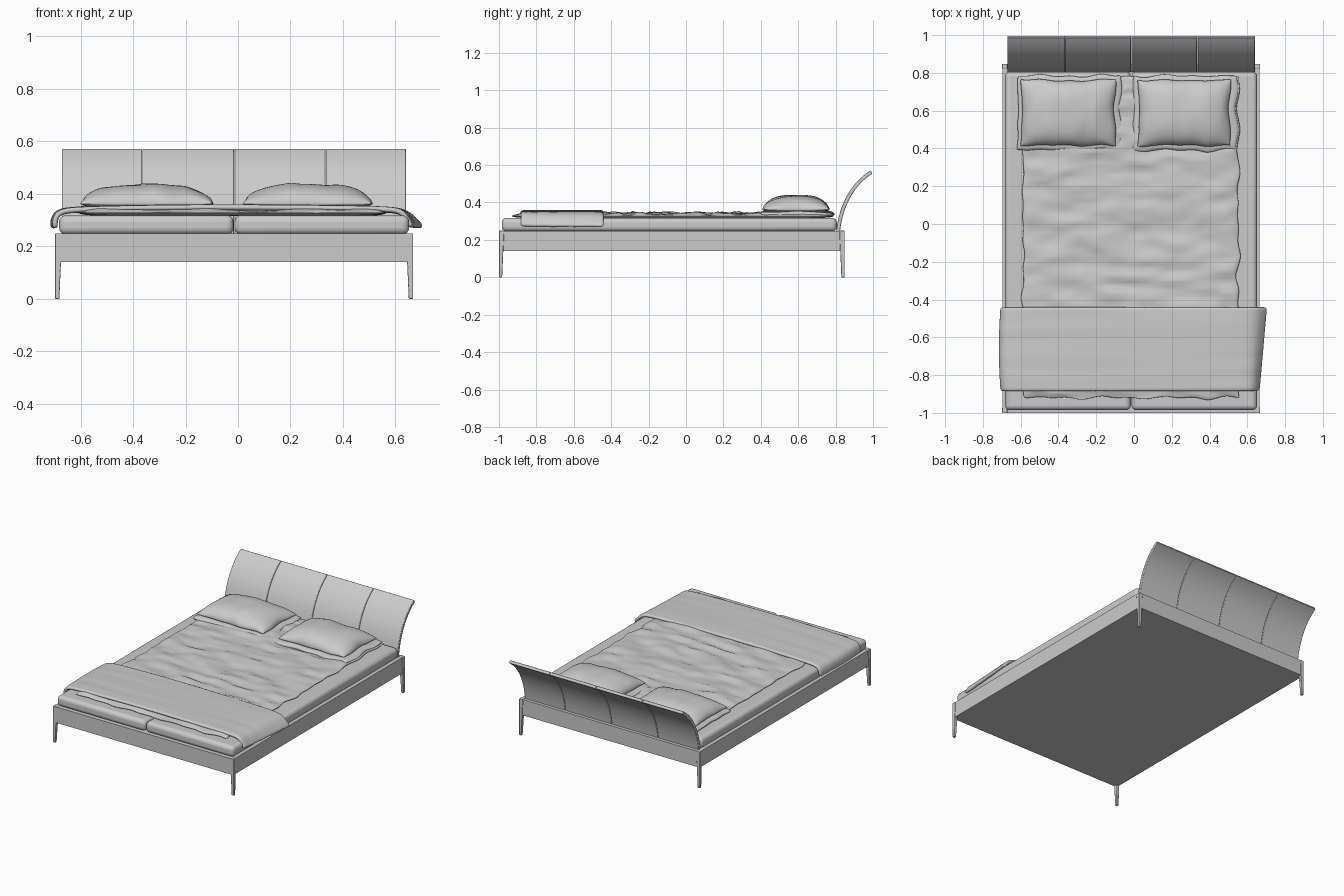
import bpy, bmesh, math
from mathutils import Vector, noise

if "Cube" in bpy.data.objects:
    bpy.data.objects.remove(bpy.data.objects["Cube"])

CX = -0.015  # centre line of the bed


def make(name, verts, faces):
    me = bpy.data.meshes.new(name)
    me.from_pydata(verts, [], faces)
    bm = bmesh.new()
    bm.from_mesh(me)
    bmesh.ops.recalc_face_normals(bm, faces=bm.faces)
    bm.to_mesh(me)
    bm.free()
    ob = bpy.data.objects.new(name, me)
    bpy.context.collection.objects.link(ob)
    return ob


def bevel(ob, width, segments):
    m = ob.modifiers.new("bevel", 'BEVEL')
    m.width, m.segments, m.limit_method = width, segments, 'ANGLE'


def smooth(ob, angle=40):
    bpy.ops.object.select_all(action='DESELECT')
    ob.select_set(True)
    bpy.context.view_layer.objects.active = ob
    bpy.ops.object.shade_smooth_by_angle(angle=math.radians(angle))


def frustum(name, lo, hi, z0, z1):
    """Box between two rectangles (x0, x1, y0, y1) at heights z0 and z1."""
    v = [(x, y, z) for (x0, x1, y0, y1), z in ((lo, z0), (hi, z1))
         for x, y in ((x0, y0), (x1, y0), (x1, y1), (x0, y1))]
    f = [(3, 2, 1, 0), (4, 5, 6, 7)]
    f += [(i, (i + 1) % 4, (i + 1) % 4 + 4, i + 4) for i in range(4)]
    return make(name, v, f)


def cushion(name, x0, x1, y0, y1, z, up, down, power, wrinkle, scale, nx, ny, pinch=0.0, wobble=0.0):
    """Closed soft pad: two grids sharing a rim, bulged and wrinkled by noise."""
    verts, faces, index = [], [], {}
    for side in (1, -1):
        for j in range(ny + 1):
            for i in range(nx + 1):
                rim = i in (0, nx) or j in (0, ny)
                if rim and side < 0:
                    index[side, i, j] = index[1, i, j]
                    continue
                # cosine spacing puts more points near the rim
                u, v = -math.cos(math.pi * i / nx), -math.cos(math.pi * j / ny)
                x = (x0 + x1) / 2 + (x1 - x0) / 2 * u * (1 - pinch * (1 - v * v))
                y = (y0 + y1) / 2 + (y1 - y0) / 2 * v * (1 - pinch * (1 - u * u))
                x += wobble * u ** 8 * noise.noise(Vector((u, y * 9, 3)))
                y += wobble * v ** 8 * noise.noise(Vector((x * 9, v, 7)))
                h = math.sqrt((1 - abs(u) ** power) * (1 - abs(v) ** power))
                n = noise.fractal(Vector((x * scale[0], y * scale[1], z)), 1.0, 2.0, 2)
                dz = (up + wrinkle * n) * h if side > 0 else -down * h
                index[side, i, j] = len(verts)
                verts.append((x, y, z + dz))
        for j in range(ny):
            for i in range(nx):
                q = [index[side, a, b] for a, b in ((i, j), (i + 1, j), (i + 1, j + 1), (i, j + 1))]
                faces.append(q if side > 0 else q[::-1])
    ob = make(name, verts, faces)
    smooth(ob, 60)
    return ob


# bed frame
frustum("bed_frame", *[(-0.695, 0.665, -1.0, 0.845)] * 2, 0.14, 0.248)

# tapered corner legs, flush with the outer corners of the frame
for sx, xo in ((1, -0.698), (-1, 0.668)):
    for sy, yo, label in ((1, -1.0, "front"), (-1, 0.848, "back")):
        def foot(w):
            return (*sorted((xo, xo + sx * w)), *sorted((yo, yo + sy * w)))
        leg = frustum(f"{label}_leg_{'left' if sx > 0 else 'right'}", foot(0.017), foot(0.028), 0, 0.249)
        bevel(leg, 0.003, 2)
        smooth(leg)

# two mattresses side by side
for name, x0, x1 in (("mattress_left", -0.682, CX - 0.002), ("mattress_right", CX + 0.002, 0.652)):
    ob = frustum(name, *[(x0, x1, -0.985, 0.806)] * 2, 0.245, 0.318)
    bevel(ob, 0.025, 4)
    smooth(ob)

# headboard: four curved panels leaning back
P = [Vector(p) for p in ((0.803, 0.246), (0.830, 0.470), (0.986, 0.572))]
front, back = [], []
for k in range(17):
    t = k / 16
    p = P[0] * (1 - t) ** 2 + P[1] * 2 * t * (1 - t) + P[2] * t * t
    d = ((P[1] - P[0]) * (1 - t) + (P[2] - P[1]) * t).normalized()
    front.append(p)
    back.append(p + Vector((d.y, -d.x)) * 0.02)
outline = front + back[::-1]
n = len(outline)
seams = (-0.672, -0.365, -0.015, 0.335, 0.642)
for k in range(4):
    xa, xb = seams[k] + 0.001, seams[k + 1] - 0.001
    verts = [(x, p.x, p.y) for x in (xa, xb) for p in outline]
    faces = [(i, (i + 1) % n, (i + 1) % n + n, i + n) for i in range(n)]
    faces += [list(range(n)), list(range(n, 2 * n))]
    ob = make(f"headboard_panel_{k + 1}", verts, faces)
    bevel(ob, 0.003, 2)
    smooth(ob)

# wrinkled duvet
cushion("duvet", -0.587, 0.553, -0.92, 0.78, 0.328, 0.014, 0.012, 20, 0.014, (5, 16), 70, 110, 0, 0.02)

# flat under-pillows and plump top pillows
for side, a, b, c, d in (("left", -0.615, -0.07, -0.6, -0.095), ("right", -0.003, 0.545, 0.02, 0.512)):
    cushion(f"under_pillow_{side}", a, b, 0.39, 0.785, 0.338, 0.015, 0.02, 12, 0.006, (8, 8), 36, 30, 0, 0.02)
    cushion(f"pillow_{side}", c, d, 0.412, 0.765, 0.362, 0.077, 0.026, 2.6, 0.012, (9, 3), 44, 36, 0.03, 0.012)

# throw blanket draped across the foot end
path = [(-0.708, 0.268), (-0.708, 0.30), (-0.695, 0.332), (-0.66, 0.347), (-0.6, 0.352), (-0.4, 0.356),
        (-0.2, 0.359), (0, 0.360), (0.2, 0.359), (0.4, 0.356), (0.58, 0.352), (0.635, 0.343),
        (0.668, 0.323), (0.69, 0.30), (0.71, 0.278)]
rows, cols = 16, len(path)
verts = []
for j in range(rows):
    t = j / (rows - 1)
    for x, z in path:
        if x > 0.6:
            x -= 0.04 * (1 - t) * (x - 0.6) / 0.11
        if x < -0.6:
            x -= 0.008 * math.sin(math.pi * t)
        ridge = 0.003 * noise.noise(Vector((x * 1.5, t * 9, 2)))
        verts.append((x, -0.885 + 0.445 * t, z + ridge))
faces = [(j * cols + i, j * cols + i + 1, (j + 1) * cols + i + 1, (j + 1) * cols + i)
         for j in range(rows - 1) for i in range(cols - 1)]
throw = make("throw_blanket", verts, faces)
top_up = throw.data.polygons[cols // 2].normal.z > 0
solid = throw.modifiers.new("thickness", 'SOLIDIFY')
solid.thickness, solid.offset = 0.022, -1 if top_up else 1
sub = throw.modifiers.new("soft", 'SUBSURF')
sub.levels = sub.render_levels = 2
smooth(throw, 180)
